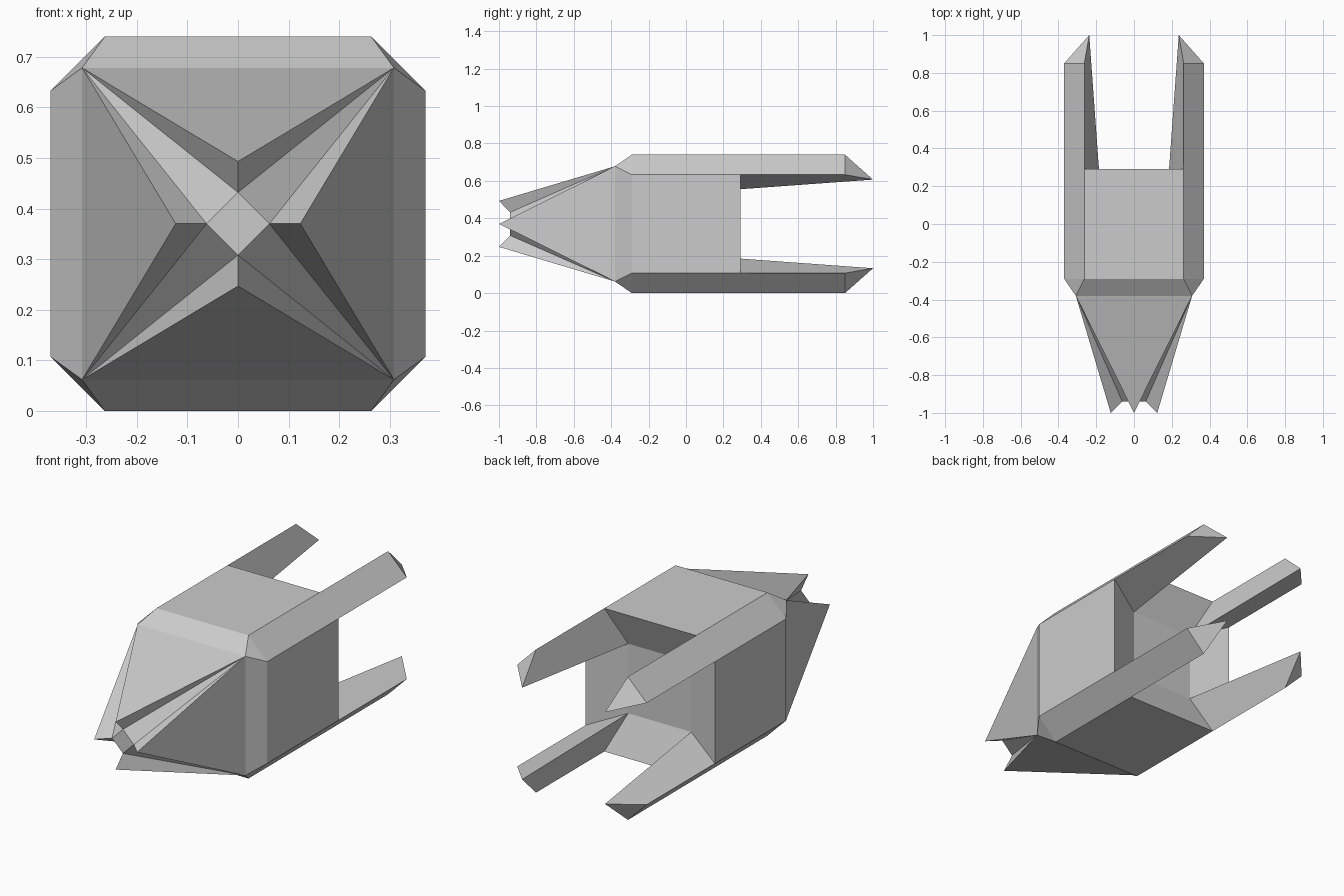
import bpy, bmesh
from math import pi
from mathutils import Matrix, Vector

cube = bpy.data.objects.get("Cube")
if cube:
    bpy.data.objects.remove(cube)

grey = bpy.data.materials.new("hull grey")
grey.use_nodes = True
colour = (0.6, 0.6, 0.6, 1)
grey.diffuse_color = colour
grey.node_tree.nodes["Principled BSDF"].inputs["Base Color"].default_value = colour

# Distances from the long axis
half, flat = 0.37, 0.263        # octagonal hull: side distance, half side width
collar = 0.308                  # square front rim
beak, core = 0.123, 0.062       # nose points and central diamond
inner, tip = 0.18, 0.237        # recess corner and prong tip
# Stations along y
nose_y, core_y, collar_y, front_y = -1, -0.94, -0.38, -0.29
recess_y, rear_y, prong_y, tip_y = 0.215, 0.292, 0.85, 1


def four_way(name, faces):
    """Repeat one quarter's faces around the long axis and weld the seams."""
    bm = bmesh.new()
    for k in range(4):
        turn = Matrix.Rotation(k * pi / 2, 3, 'Y')
        for face in faces:
            bm.faces.new([bm.verts.new(turn @ Vector(p)) for p in face])
    bmesh.ops.remove_doubles(bm, verts=bm.verts, dist=0.0005)
    bmesh.ops.dissolve_limit(bm, angle_limit=0.005, verts=bm.verts, edges=bm.edges)
    mesh = bpy.data.meshes.new(name)
    bm.to_mesh(mesh)
    bm.free()
    mesh.materials.append(grey)
    obj = bpy.data.objects.new(name, mesh)
    obj.location.z = half
    bpy.context.collection.objects.link(obj)


def octagon_edge(y):
    """Left, middle and right points of the top side and its right chamfer."""
    return (-flat, y, half), (flat, y, half), (half, y, flat)


fl, fm, fr = octagon_edge(front_y)
rl, rm, rr = octagon_edge(rear_y)
_, pm, pr = octagon_edge(prong_y)
rim_l, rim_r = (-collar, collar_y, collar), (collar, collar_y, collar)
in_l, in_r = (-inner, recess_y, inner), (inner, recess_y, inner)

# Octagonal hull with bevelled front collar and recessed rear
four_way("hull", [
    (fl, fm, rm, rl),
    (fm, fr, rr, rm),
    (rim_l, rim_r, fm, fl),
    (rim_r, fr, fm),
    (rl, rm, in_r, in_l),
    (in_l, in_r, (0, recess_y, 0)),
])

# Nose: four pointed petals around a small flat diamond
point = (0, nose_y, beak)
top, side = (0, core_y, core), (core, core_y, 0)
four_way("nose", [
    (point, rim_r, rim_l),
    (point, rim_l, top),
    (rim_r, point, top),
    (rim_r, top, side),
    (side, top, (0, core_y, 0)),
])

# Four rear prongs continuing the chamfered corners
end = (tip, tip_y, tip)
four_way("rear_prongs", [
    (rm, rr, pr, pm),
    (pm, pr, end),
    (rm, pm, end, in_r),
    (pr, rr, in_r, end),
])
